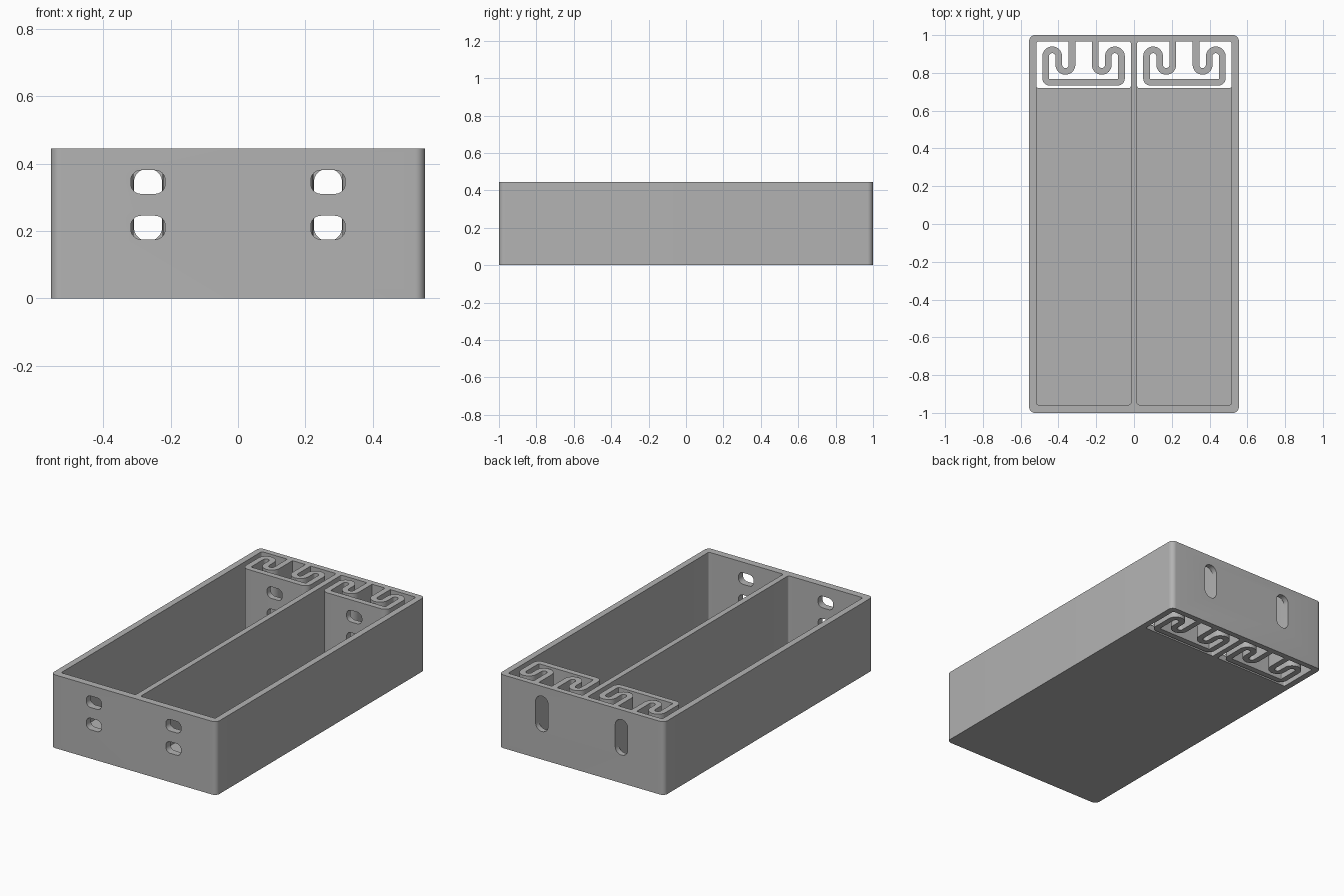
import bpy, bmesh, math
from mathutils import Vector, Matrix

if "Cube" in bpy.data.objects:
    bpy.data.objects.remove(bpy.data.objects["Cube"], do_unlink=True)

HEIGHT = 0.444
FLOOR = 0.035
CELL_X = 0.267

grey = bpy.data.materials.new("plain grey")
grey.use_nodes = True
grey.diffuse_color = (0.45, 0.45, 0.45, 1)
grey.node_tree.nodes["Principled BSDF"].inputs["Base Color"].default_value = (0.45, 0.45, 0.45, 1)


def fillet(points, radii, closed, steps=8):
    """Round the corners of a 2D polyline."""
    out, n = [], len(points)
    for i, (p, r) in enumerate(zip(points, radii)):
        p = Vector(p)
        if r == 0 or (not closed and i in (0, n - 1)):
            out.append(p)
            continue
        u = (Vector(points[i - 1]) - p).normalized()
        v = (Vector(points[(i + 1) % n]) - p).normalized()
        centre = p + (u + v) * r
        for k in range(steps + 1):
            a = math.pi / 2 * k / steps
            out.append(centre - v * r * math.cos(a) - u * r * math.sin(a))
    return [p for i, p in enumerate(out) if i == 0 or (p - out[i - 1]).length > 1e-5]


def rounded_rect(x0, x1, y0, y1, r):
    pts = [(x0, y0), (x1, y0), (x1, y1), (x0, y1)]
    return fillet(pts, [r] * 4, True)


def prism(name, outline, low, high, upright=False):
    """Extrude an outline along z, or along y when upright."""
    bm = bmesh.new()
    face = bm.faces.new([bm.verts.new((p.x, p.y, low)) for p in outline])
    top = bmesh.ops.extrude_face_region(bm, geom=[face])["geom"]
    moved = [v for v in top if isinstance(v, bmesh.types.BMVert)]
    bmesh.ops.translate(bm, vec=(0, 0, high - low), verts=moved)
    if upright:
        swap = Matrix(((1, 0, 0, 0), (0, 0, 1, 0), (0, 1, 0, 0), (0, 0, 0, 1)))
        bmesh.ops.transform(bm, matrix=swap, verts=bm.verts)
    bmesh.ops.recalc_face_normals(bm, faces=bm.faces)
    mesh = bpy.data.meshes.new(name)
    bm.to_mesh(mesh)
    bm.free()
    mesh.materials.append(grey)
    obj = bpy.data.objects.new(name, mesh)
    bpy.context.collection.objects.link(obj)
    return obj


def activate(obj):
    bpy.ops.object.select_all(action="DESELECT")
    obj.select_set(True)
    bpy.context.view_layer.objects.active = obj


def cut(obj, cutter):
    cutter.hide_render = True
    activate(obj)
    mod = obj.modifiers.new("cut", "BOOLEAN")
    mod.operation, mod.solver, mod.object = "DIFFERENCE", "EXACT", cutter
    bpy.ops.object.modifier_apply(modifier=mod.name)
    bpy.data.objects.remove(cutter, do_unlink=True)


def finish(obj):
    activate(obj)
    bpy.ops.object.shade_smooth_by_angle(angle=math.radians(30))


def window_cutters(cx, y0, y1):
    """Two stacked rounded windows."""
    for z in (0.21, 0.345):
        outline = rounded_rect(cx - 0.051, cx + 0.051, z - 0.035, z + 0.035, 0.03)
        yield prism("window_cutter", outline, y0, y1, True)


# Serpentine spring centreline, left half then mirrored
half = [(-0.061, 0.967), (-0.061, 0.808), (-0.131, 0.808),
        (-0.131, 0.922), (-0.201, 0.922), (-0.201, 0.75)]
bends = [0, 0.035, 0.035, 0.035, 0.035, 0.022]
path = fillet(half + [(-x, y) for x, y in reversed(half)], bends + bends[::-1], False)


def ribbon(line, width):
    """Thicken a centreline into a closed outline."""
    left, right = [], []
    for i, p in enumerate(line):
        a = (p - line[i - 1]).normalized() if i else None
        b = (line[i + 1] - p).normalized() if i < len(line) - 1 else None
        t = ((a or b) + (b or a)).normalized()
        n = Vector((-t.y, t.x)) * width / 2 / t.dot(a or b)
        left.append(p + n)
        right.append(p - n)
    return left + right[::-1]


# Tray body with two long compartments and open spring shafts at the back
body = prism("tray_body", rounded_rect(-0.555, 0.555, -1, 1, 0.03), 0, HEIGHT)
for side in (-1, 1):
    cx = side * CELL_X
    x0, x1 = cx - 0.25, cx + 0.25
    cut(body, prism("compartment_cutter", rounded_rect(x0, x1, -0.957, 0.966, 0.01), FLOOR, 0.6))
    cut(body, prism("shaft_cutter", rounded_rect(x0, x1, 0.72, 0.966, 0.01), -0.1, 0.6))
    for cutter in window_cutters(cx, -1.1, -0.9):
        cut(body, cutter)
    slot = rounded_rect(cx - 0.042, cx + 0.042, 0.17, 0.385, 0.0415)
    cut(body, prism("slot_cutter", slot, 0.93, 1.1, True))
finish(body)

# Springs, each with a windowed front plate
for side, label in ((-1, "right"), (1, "left")):
    cx = side * CELL_X
    line = [p + Vector((cx, 0)) for p in path]
    spring = prism(label + "_spring", ribbon(line, 0.035), 0, HEIGHT)
    for cutter in window_cutters(cx, 0.70, 0.78):
        cut(spring, cutter)
    finish(spring)
